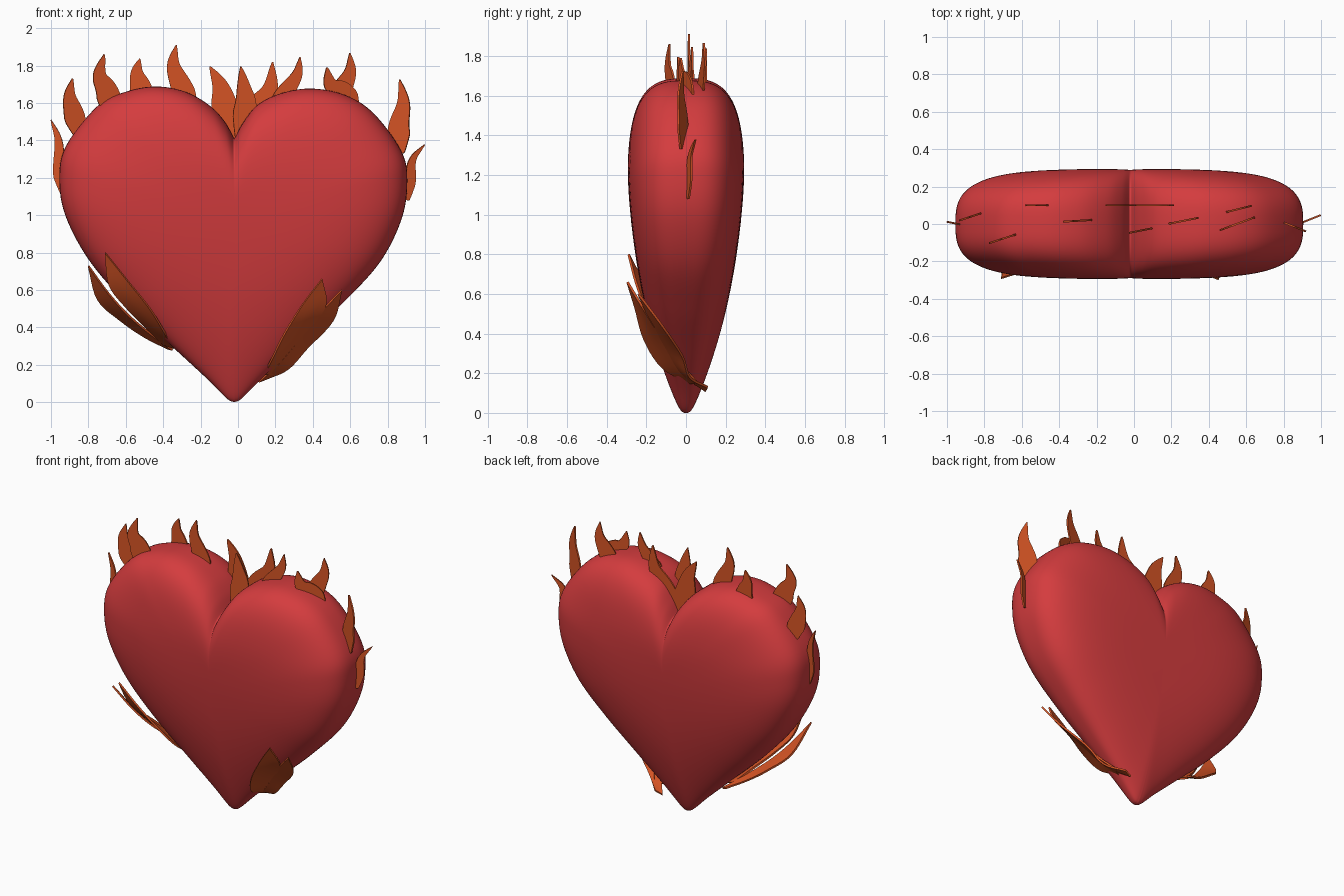
import bpy, math
from mathutils import Vector

if "Cube" in bpy.data.objects:
    bpy.data.objects.remove(bpy.data.objects["Cube"])


def material(name, rgb):
    m = bpy.data.materials.new(name)
    m.diffuse_color = (*rgb, 1)
    m.use_nodes = True
    m.node_tree.nodes["Principled BSDF"].inputs["Base Color"].default_value = m.diffuse_color
    return m


RED = material("heart red", (0.66, 0.045, 0.048))
ORANGE = material("flame orange", (0.66, 0.088, 0.018))


def spline(points, steps):
    """Smooth curve through all the points (Catmull-Rom)."""
    p = [Vector(q) for q in points]
    p = [2 * p[0] - p[1]] + p + [2 * p[-1] - p[-2]]
    out = []
    for i in range(1, len(p) - 2):
        a, b, c, d = p[i - 1:i + 3]
        for k in range(steps):
            t = k / steps
            out.append(0.5 * (2 * b + (c - a) * t + (2 * a - 5 * b + 4 * c - d) * t ** 2
                              + (3 * b - a - 3 * c + d) * t ** 3))
    return out + [p[-2]]


def make(name, verts, faces, mat, thickness=0, angle=180):
    me = bpy.data.meshes.new(name)
    me.from_pydata(verts, [], faces)
    me.materials.append(mat)
    ob = bpy.data.objects.new(name, me)
    bpy.context.collection.objects.link(ob)
    bpy.ops.object.select_all(action='DESELECT')
    ob.select_set(True)
    bpy.context.view_layer.objects.active = ob
    bpy.ops.object.mode_set(mode='EDIT')
    bpy.ops.mesh.select_all(action='SELECT')
    bpy.ops.mesh.normals_make_consistent(inside=False)
    bpy.ops.object.mode_set(mode='OBJECT')
    if thickness:
        s = ob.modifiers.new("thickness", 'SOLIDIFY')
        s.thickness = thickness
        s.offset = 0
        bpy.ops.object.modifier_apply(modifier=s.name)
    bpy.ops.object.shade_smooth_by_angle(angle=math.radians(angle))
    return ob


# Heart: outline from tip to cleft on each side, inflated to front and back
right = [(-0.02, 0.0), (0.02, 0.02), (0.13, 0.13), (0.34, 0.325), (0.56, 0.53), (0.76, 0.75),
         (0.875, 0.98), (0.905, 1.18), (0.875, 1.34), (0.73, 1.54), (0.58, 1.64), (0.40, 1.677),
         (0.24, 1.655), (0.11, 1.595), (0.03, 1.50), (-0.02, 1.41)]
left = [(-0.02, 0.0), (-0.06, 0.02), (-0.16, 0.12), (-0.36, 0.305), (-0.58, 0.51), (-0.79, 0.75),
        (-0.92, 0.99), (-0.955, 1.19), (-0.92, 1.37), (-0.75, 1.585), (-0.60, 1.66), (-0.44, 1.688),
        (-0.28, 1.66), (-0.15, 1.585), (-0.07, 1.50), (-0.02, 1.41)]
outline = spline(right, 6)[:-1] + spline(left, 6)[::-1][:-1]
centre = Vector((-0.02, 0.95))


def depth(z):
    return 0.297 - 0.23 * max(0, 1 - z / 1.3) ** 1.8


RINGS, N = 56, len(outline)
verts = [(centre.x, -depth(centre.y), centre.y)]
for j in range(1, RINGS):
    phi = math.pi * j / RINGS
    r = math.sin(phi) ** 0.5
    c = math.cos(phi)
    h = -math.copysign(abs(c) ** (2 / 3), c)
    for o in outline:
        p = centre + (o - centre) * r
        verts.append((p.x, h * depth(p.y), p.y))
verts.append((centre.x, depth(centre.y), centre.y))
last = len(verts) - 1
faces = []
for i in range(N):
    k = (i + 1) % N
    faces.append((0, 1 + i, 1 + k))
    for j in range(RINGS - 2):
        a = 1 + j * N
        faces.append((a + i, a + N + i, a + N + k, a + k))
    faces.append((last, last - N + k, last - N + i))
make("heart", verts, faces, RED)


def strip(name, edge_a, edge_b, across, thickness):
    """Sheet between two edge curves."""
    n = across + 1
    vs = [a.lerp(b, k / across) for a, b in zip(edge_a, edge_b) for k in range(n)]
    fs = [(i * n + k, i * n + k + 1, (i + 1) * n + k + 1, (i + 1) * n + k)
          for i in range(len(edge_a) - 1) for k in range(across)]
    return make(name, vs, fs, ORANGE, thickness, 40)


def flame(name, spine, w, y, slope):
    """Flat tongue that swells from its base and narrows to a tip."""
    s = spline(spine, 6)
    ea, eb = [], []
    for i, p in enumerate(s):
        t = i / (len(s) - 1)
        d = (s[min(i + 1, len(s) - 1)] - s[max(i - 1, 0)]).normalized()
        half = w * max(0.01, 1 - t) ** 0.75 * min(1, 0.25 + 3 * t)
        for e, sign in ((ea, -1), (eb, 1)):
            q = p + Vector((d.y, -d.x)) * half * sign
            e.append(Vector((q.x, y + slope * (q.x - s[0].x), q.y)))
    strip(name, ea, eb, 1, 0.01)


# Flames along the crest: spine (x, z), half width, y, slope of y along x
left_crest = [
    ([(-0.94, 1.12), (-0.955, 1.25), (-0.96, 1.40), (-1.0, 1.51)], 0.045, 0.0, -0.2),
    ([(-0.84, 1.40), (-0.88, 1.55), (-0.90, 1.64), (-0.885, 1.73)], 0.07, 0.05, 0.33),
    ([(-0.66, 1.50), (-0.70, 1.66), (-0.74, 1.75), (-0.715, 1.86)], 0.08, -0.065, 0.33),
    ([(-0.51, 1.58), (-0.52, 1.68), (-0.54, 1.76), (-0.525, 1.837)], 0.08, 0.10, 0),
    ([(-0.25, 1.52), (-0.30, 1.68), (-0.345, 1.80), (-0.33, 1.91)], 0.08, 0.02, 0.06),
    ([(-0.03, 1.36), (-0.07, 1.57), (-0.095, 1.69), (-0.15, 1.795)], 0.10, 0.10, 0)]
right_crest = [
    ([(0.0, 1.36), (0.09, 1.55), (0.17, 1.67), (0.185, 1.82)], 0.10, 0.10, 0),
    ([(0.01, 1.38), (0.04, 1.58), (0.03, 1.69), (0.015, 1.795)], 0.08, -0.04, 0.2),
    ([(0.18, 1.52), (0.25, 1.65), (0.315, 1.75), (0.332, 1.845)], 0.065, 0.0, 0.2),
    ([(0.50, 1.56), (0.56, 1.68), (0.60, 1.77), (0.598, 1.867)], 0.07, 0.065, 0.25),
    ([(0.63, 1.53), (0.56, 1.65), (0.495, 1.70), (0.475, 1.79)], 0.085, 0.03, 0.37),
    ([(0.87, 1.33), (0.86, 1.47), (0.885, 1.60), (0.865, 1.725)], 0.075, -0.02, -0.4),
    ([(0.905, 1.08), (0.92, 1.20), (0.935, 1.30), (0.998, 1.378)], 0.04, 0.01, 0.4)]
for side, crest in (("left", left_crest), ("right", right_crest)):
    for n, f in enumerate(crest):
        flame(f"{side}_flame_{n + 1}", *f)

# Curved flames wrapping the lower sides: front edge and back edge, meeting at the tip
right_wraps = [
    ([(.14, .02, .15), (.18, -.12, .23), (.25, -.21, .37), (.35, -.255, .53), (.45, -.295, .66)],
     [(.20, .06, .15), (.27, -.03, .25), (.37, -.12, .38), (.47, -.21, .52), (.45, -.295, .66)]),
    ([(.11, .10, .11), (.21, -.02, .20), (.32, -.10, .33), (.43, -.18, .47), (.555, -.24, .60)],
     [(.16, .11, .13), (.27, .02, .18), (.37, -.02, .29), (.51, -.12, .44), (.555, -.24, .60)])]
left_wraps = [
    ([(-.34, .03, .29), (-.39, -.10, .37), (-.47, -.19, .50), (-.59, -.25, .65), (-.71, -.29, .80)],
     [(-.40, .05, .31), (-.49, -.02, .40), (-.60, -.12, .51), (-.69, -.20, .63), (-.71, -.29, .80)]),
    ([(-.35, .10, .28), (-.46, .00, .36), (-.58, -.10, .46), (-.69, -.17, .58), (-.80, -.23, .73)],
     [(-.38, .11, .29), (-.50, .04, .35), (-.63, .00, .44), (-.75, -.09, .55), (-.80, -.23, .73)])]
for side, wraps in (("right", right_wraps), ("left", left_wraps)):
    for n, (front, back) in enumerate(wraps):
        strip(f"{side}_wrapping_flame_{n + 1}", spline(front, 5), spline(back, 5), 3, 0.012)
